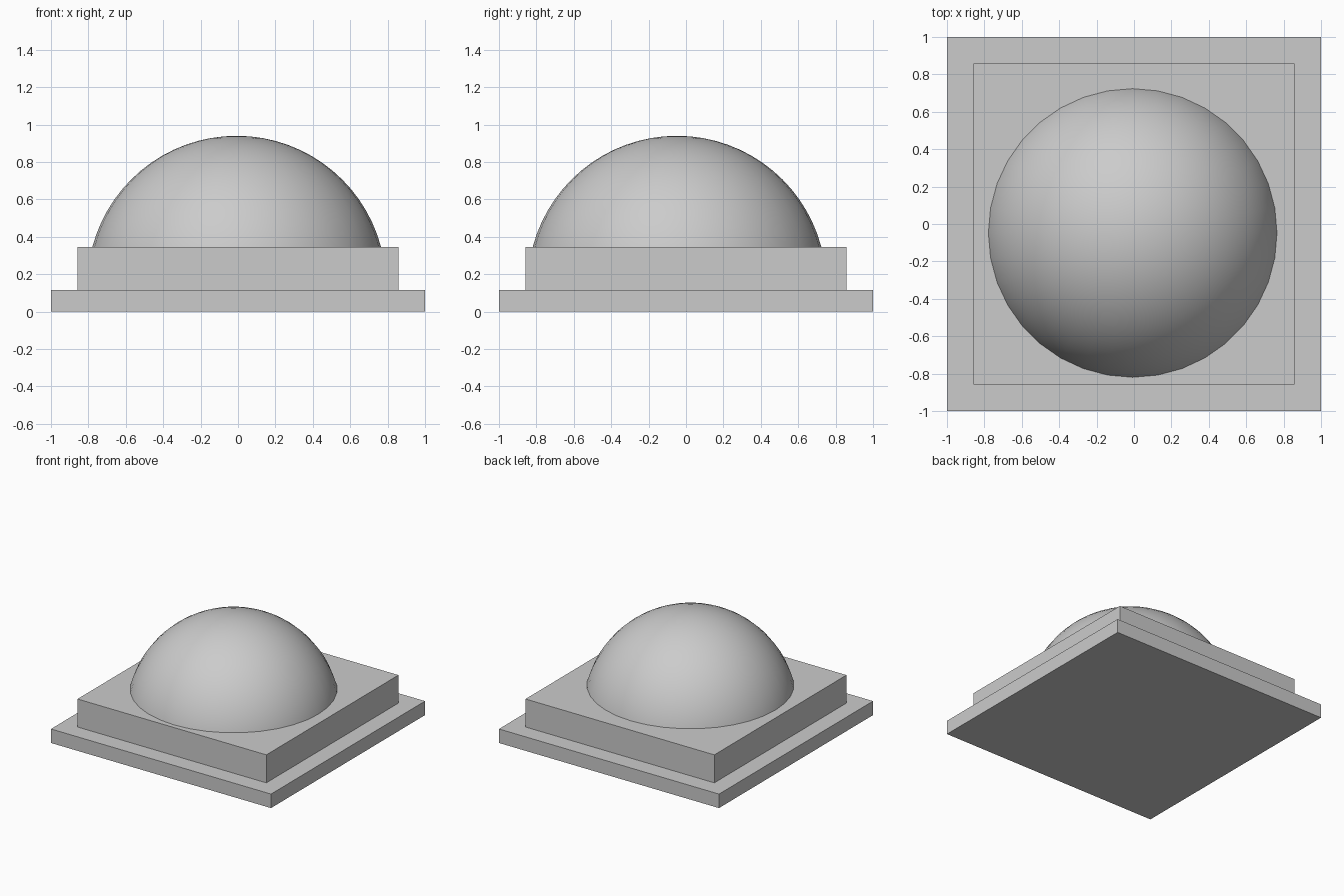
import bpy
import bmesh
from mathutils import Matrix

cube = bpy.data.objects.get("Cube")
if cube:
    bpy.data.objects.remove(cube, do_unlink=True)

# One plain grey for the whole model
grey = bpy.data.materials.new("grey")
grey.use_nodes = True
colour = (0.6, 0.6, 0.6, 1)
grey.diffuse_color = colour
grey.node_tree.nodes["Principled BSDF"].inputs["Base Color"].default_value = colour


def add_part(name, bm):
    mesh = bpy.data.meshes.new(name)
    bmesh.ops.recalc_face_normals(bm, faces=bm.faces)
    bm.to_mesh(mesh)
    bm.free()
    mesh.materials.append(grey)
    obj = bpy.data.objects.new(name, mesh)
    bpy.context.collection.objects.link(obj)
    return obj


def slab(name, width, bottom, top):
    bm = bmesh.new()
    height = top - bottom
    place = Matrix.Translation((0, 0, bottom + height / 2))
    bmesh.ops.create_cube(bm, size=1, matrix=place @ Matrix.Diagonal((width, width, height, 1)))
    return add_part(name, bm)


# Stepped square plinth
slab("lower_slab", 2.0, 0, 0.115)
slab("upper_slab", 1.716, 0.115, 0.345)

# Slightly off-centre dome: a sphere cut off inside the upper slab
bm = bmesh.new()
bmesh.ops.create_uvsphere(bm, u_segments=36, v_segments=36, radius=0.798,
                          matrix=Matrix.Translation((-0.007, -0.048, 0.142)))
cut = bmesh.ops.bisect_plane(bm, geom=bm.verts[:] + bm.edges[:] + bm.faces[:],
                             plane_co=(0, 0, 0.2), plane_no=(0, 0, 1), clear_inner=True)
rim = [e for e in cut["geom_cut"] if isinstance(e, bmesh.types.BMEdge)]
bmesh.ops.holes_fill(bm, edges=rim, sides=0)
dome = add_part("dome", bm)

# Smooth dome with a sharp rim
bpy.ops.object.select_all(action="DESELECT")
dome.select_set(True)
bpy.context.view_layer.objects.active = dome
bpy.ops.object.shade_smooth_by_angle()
